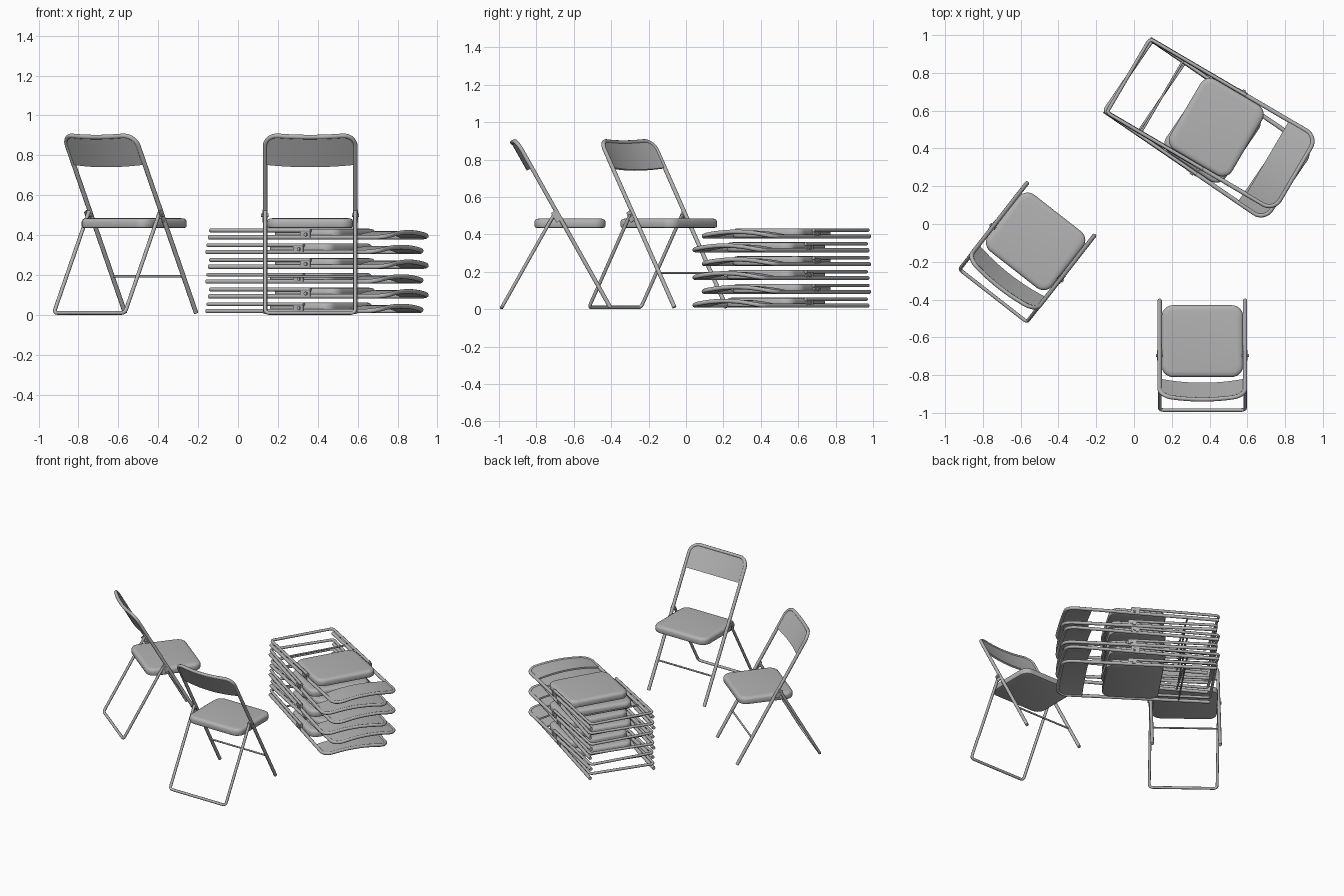
import bpy, bmesh
from math import sin, cos, pi, radians, sqrt
from mathutils import Matrix, Vector

cube = bpy.data.objects.get("Cube")
if cube:
    bpy.data.objects.remove(cube)

HALF, TOP, CORNER, BOW = 0.226, 1.025, 0.065, 0.025


def material(name, rgb):
    m = bpy.data.materials.new(name)
    m.use_nodes = True
    m.diffuse_color = (*rgb, 1)
    m.node_tree.nodes["Principled BSDF"].inputs["Base Color"].default_value = (*rgb, 1)
    return m


grey = material("grey_metal", (0.45, 0.45, 0.45))


def bow(x):
    return BOW * (1 - (x / HALF) ** 2)


def to_mesh(name, data):
    """Turn curve data into a plain mesh that the chairs share."""
    ob = bpy.data.objects.new(name, data)
    bpy.context.collection.objects.link(ob)
    dg = bpy.context.evaluated_depsgraph_get()
    mesh = bpy.data.meshes.new_from_object(ob.evaluated_get(dg))
    bpy.data.objects.remove(ob)
    mesh.materials.clear()
    mesh.materials.append(grey)
    mesh.shade_smooth()
    return mesh


def tube(name, points, radius):
    cu = bpy.data.curves.new(name, "CURVE")
    cu.dimensions = "3D"
    cu.bevel_depth = radius
    cu.bevel_resolution = 3
    cu.use_fill_caps = True
    sp = cu.splines.new("POLY")
    sp.points.add(len(points) - 1)
    for p, co in zip(sp.points, points):
        p.co = (*co, 1)
    return to_mesh(name, cu)


def arc(cx, cy, r, start, end, n=8):
    return [(cx + r * cos(radians(start + (end - start) * i / n)),
             cy + r * sin(radians(start + (end - start) * i / n))) for i in range(n + 1)]


def finish(name, bm):
    bmesh.ops.recalc_face_normals(bm, faces=bm.faces)
    mesh = bpy.data.meshes.new(name)
    bm.to_mesh(mesh)
    bm.free()
    mesh.materials.append(grey)
    mesh.shade_smooth()
    mesh.set_sharp_from_angle(angle=radians(40))
    return mesh


# Back frame: an upside-down hoop, y runs from the feet to the top
inner = HALF - CORNER
outline = [(HALF, 0)] + arc(inner, TOP - CORNER, CORNER, 0, 90)
outline += [(inner * (1 - i / 5), TOP) for i in range(1, 10)]
outline += arc(-inner, TOP - CORNER, CORNER, 90, 180) + [(-HALF, 0)]
frame = tube("back_frame", [(x, y, bow(x)) for x, y in outline], 0.0115)

# Rear leg hoop, floor bar at y = 0
hoop = [(HALF, 0.59)] + arc(HALF - 0.02, 0.02, 0.02, 0, -90, 4)
hoop += [(-x, y) for x, y in reversed(hoop)]
rear = tube("rear_legs", [(x, y, 0) for x, y in hoop], 0.0095)

# Thin stretcher between the front legs
stretcher = tube("front_stretcher", [(-HALF, 0.21, 0), (HALF, 0.21, 0)], 0.006)


# Backrest: bowed sheet that fills the top of the frame
def backrest_mesh():
    bm = bmesh.new()
    cols = []
    for i in range(25):
        x = -HALF * cos(pi * i / 24)
        over = max(0, abs(x) - inner)
        top = TOP - CORNER + sqrt(max(0, CORNER ** 2 - over ** 2))
        col = []
        for dz in (-0.006, 0.006):
            for y in (0.855, top):
                col.append(bm.verts.new((x, y, bow(x) + dz)))
        cols.append(col)
    for a, b in zip(cols, cols[1:]):
        for p, q in ((0, 1), (1, 3), (3, 2), (2, 0)):
            bm.faces.new((a[p], a[q], b[q], b[p]))
    for c in (cols[0], cols[-1]):
        bm.faces.new((c[0], c[1], c[3], c[2]))
    return finish("backrest", bm)


# Seat: rounded slab with soft edges, made of stacked outlines
def seat_mesh(w=0.216, d=0.19, r=0.06):
    bm = bmesh.new()
    rings = []
    for inset, z in ((0.012, -0.025), (0.003, -0.022), (0, -0.014), (0, 0.008),
                     (0.004, 0.017), (0.013, 0.023), (0.03, 0.025)):
        ring = []
        for sx, sy, a in ((1, 1, 0), (-1, 1, 90), (-1, -1, 180), (1, -1, 270)):
            ring += arc(sx * (w - r), sy * (d - r), r - inset, a, a + 90, 7)
        rings.append([bm.verts.new((x, y, z)) for x, y in ring])
    for a, b in zip(rings, rings[1:]):
        for i in range(len(a)):
            j = (i + 1) % len(a)
            bm.faces.new((a[i], a[j], b[j], b[i]))
    bm.faces.new(rings[0])
    bm.faces.new(rings[-1])
    return finish("seat", bm)


# Hinges: a small plate and a pin on each side
def hinge_mesh():
    bm = bmesh.new()
    for s in (-1, 1):
        m = Matrix.Translation((s * 0.237, 0.565, 0.014)) @ Matrix.Diagonal((0.005, 0.06, 0.03, 1))
        bmesh.ops.create_cube(bm, size=1, matrix=m)
        m = Matrix.Translation((s * 0.228, 0.57, 0.014)) @ Matrix.Rotation(pi / 2, 4, "Y")
        bmesh.ops.create_cone(bm, cap_ends=True, segments=12, radius1=0.009, radius2=0.009,
                              depth=0.036, matrix=m)
    return finish("hinges", bm)


backrest, seat, hinges = backrest_mesh(), seat_mesh(), hinge_mesh()


def lean(y0, z0, dy, dz):
    """Plane that rises from a foot line along (dy, dz), keeping x."""
    d = Vector((0, dy, dz)).normalized()
    n = Vector((1, 0, 0)).cross(d)
    return Matrix(((1, 0, 0, 0), (0, d.y, n.y, y0), (0, d.z, n.z, z0), (0, 0, 0, 1)))


def chair(label, place, front, back, sit):
    for mesh, m in ((frame, front), (backrest, front), (stretcher, front), (hinges, front),
                    (rear, back), (seat, sit)):
        ob = bpy.data.objects.new(label + "_" + mesh.name, mesh)
        bpy.context.collection.objects.link(ob)
        ob.matrix_world = place @ m


# Two open chairs
open_pose = (lean(0.295, 0.01, -0.49, 0.872), lean(-0.285, 0.0095, 0.49, 0.872),
             Matrix.Translation((0, 0.08, 0.46)))
for label, x, y, turn in (("right_chair", 0.362, -0.7, 0), ("left_chair", -0.57, -0.155, -38)):
    chair(label, Matrix.Translation((x, y, 0)) @ Matrix.Rotation(radians(turn), 4, "Z"), *open_pose)

# Six folded chairs in a stack, turned slightly to either side
flat_pose = (Matrix.Translation((0, 0, 0.019)), Matrix.Translation((0, 0, 0.053)),
             Matrix.Translation((0, 0.54, 0.037)))
for k in range(6):
    turn = -30.4 if k % 2 else -34.3
    chair("folded_%d" % (k + 1), Matrix.Translation((-0.03, 0.785, k * 0.074))
          @ Matrix.Rotation(radians(turn - 90), 4, "Z"), *flat_pose)
